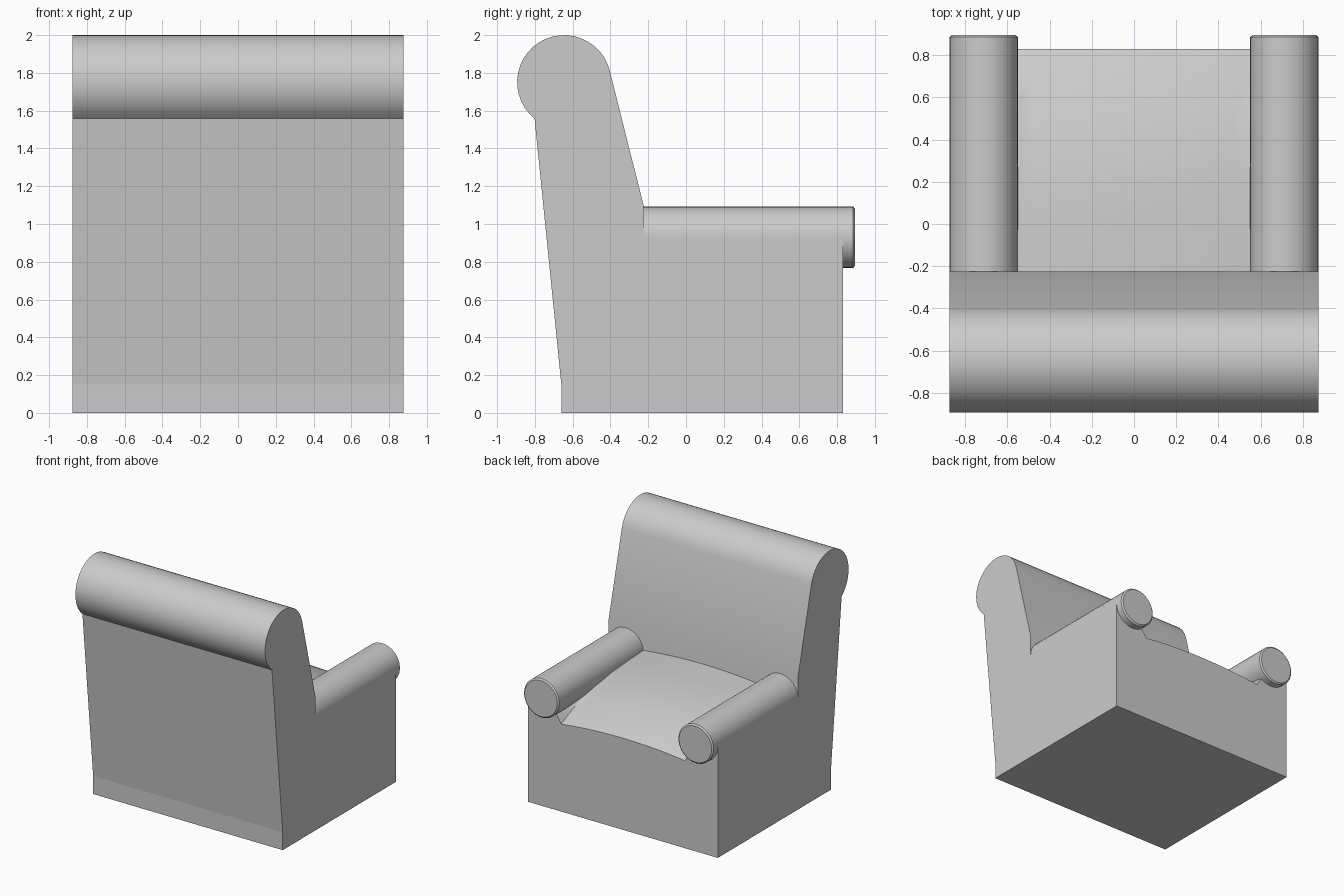
import bpy, bmesh, math
from mathutils import Matrix

cube = bpy.data.objects.get("Cube")
if cube:
    bpy.data.objects.remove(cube, do_unlink=True)

HALF = 0.875      # half width of the chair
BASE_TOP = 0.15
CREASE_Y = -0.225  # where the backrest meets the seat
FRONT_Y = 0.83

grey = bpy.data.materials.new("plain grey")
grey.use_nodes = True
COLOUR = (0.6, 0.6, 0.6, 1)
grey.diffuse_color = COLOUR
grey.node_tree.nodes["Principled BSDF"].inputs["Base Color"].default_value = COLOUR


def finish(name, bm, angle=35):
    """Turn a bmesh into a named, shaded object."""
    bmesh.ops.recalc_face_normals(bm, faces=bm.faces)
    mesh = bpy.data.meshes.new(name)
    bm.to_mesh(mesh)
    bm.free()
    mesh.materials.append(grey)
    obj = bpy.data.objects.new(name, mesh)
    bpy.context.collection.objects.link(obj)
    bpy.ops.object.select_all(action='DESELECT')
    obj.select_set(True)
    bpy.context.view_layer.objects.active = obj
    bpy.ops.object.shade_smooth_by_angle(angle=math.radians(angle))
    return obj


def loft(name, sections):
    """Skin a list of equal-length closed rings and cap both ends."""
    bm = bmesh.new()
    rings = [[bm.verts.new(p) for p in ring] for ring in sections]
    count = len(rings[0])
    for a, b in zip(rings, rings[1:]):
        for i in range(count):
            j = (i + 1) % count
            bm.faces.new((a[i], a[j], b[j], b[i]))
    bm.faces.new(rings[0])
    bm.faces.new(rings[-1])
    return finish(name, bm)


# Plinth
bm = bmesh.new()
depth = FRONT_Y + 0.66
bmesh.ops.create_cube(bm, size=1, matrix=Matrix.Translation((0, FRONT_Y - depth / 2, BASE_TOP / 2))
                      @ Matrix.Diagonal((2 * HALF, depth, BASE_TOP, 1)))
finish("base", bm)

# Backrest: tapered slab with a rolled top, extruded across the width
profile = [(CREASE_Y, BASE_TOP), (CREASE_Y, 1.1)]
for i in range(25):
    t = math.radians(14 + (231 - 14) * i / 24)
    profile.append((-0.645 + 0.249 * math.cos(t), 1.751 + 0.249 * math.sin(t)))
profile.append((-0.66, BASE_TOP))
loft("backrest", [[(x, y, z) for y, z in profile] for x in (-HALF, HALF)])

# Seat body: side walls rising into the arms, crowned seat sloping to the front
seat_line = [(CREASE_Y, 0.98), (0, 0.97), (0.2, 0.955), (0.4, 0.92),
             (0.55, 0.88), (0.7, 0.825), (0.78, 0.79), (FRONT_Y, 0.765)]
sections = []
for y, crown in seat_line:
    ring = [(-HALF, y, BASE_TOP), (-HALF, y, 0.93), (-0.7, y, 0.93)]
    for i in range(13):
        u = i / 6 - 1
        ring.append((0.57 * u, y, crown - 0.035 * u * u))
    ring += [(0.7, y, 0.93), (HALF, y, 0.93), (HALF, y, BASE_TOP)]
    sections.append(ring)
loft("seat_body", sections)

# Round arms with a slightly softened front edge
RADIUS = 0.1625
for side, name in ((1, "left_arm"), (-1, "right_arm")):
    rings = []
    for y, r in ((CREASE_Y - 0.03, RADIUS), (0.885, RADIUS), (0.895, RADIUS - 0.012)):
        rings.append([(side * (HALF - RADIUS) + r * math.cos(k * math.tau / 32), y,
                       0.93 + r * math.sin(k * math.tau / 32)) for k in range(32)])
    loft(name, rings)
